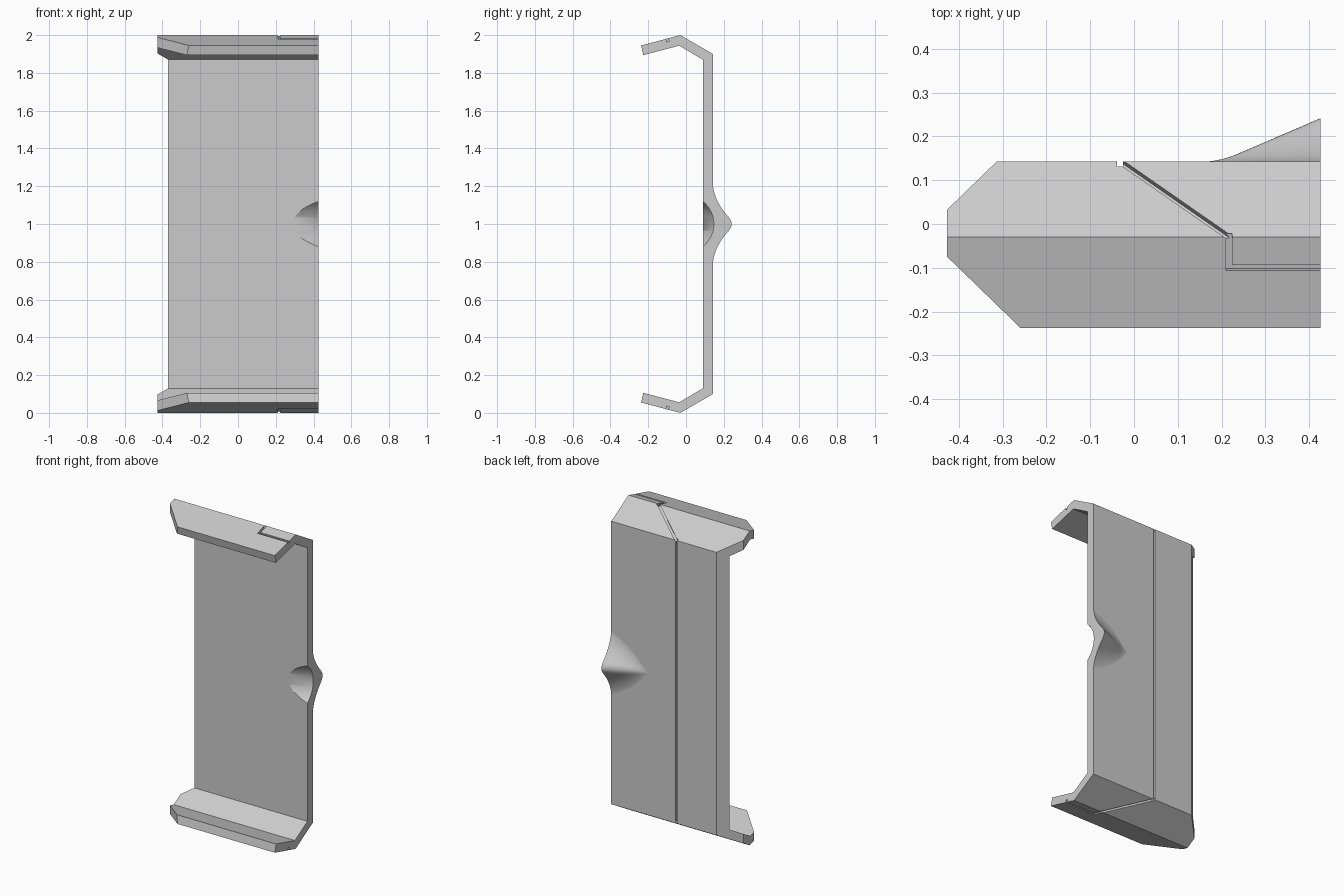
import bpy, bmesh, math
from mathutils import Vector

if "Cube" in bpy.data.objects:
    bpy.data.objects.remove(bpy.data.objects["Cube"], do_unlink=True)

BACK, FRONT, RIGHT = 0.143, 0.089, 0.426    # wall planes and open end

grey = bpy.data.materials.new("plain_grey")
grey.use_nodes = True
grey.diffuse_color = (0.6, 0.6, 0.6, 1)
grey.node_tree.nodes["Principled BSDF"].inputs["Base Color"].default_value = (0.6, 0.6, 0.6, 1)


def volume(mesh):
    bm = bmesh.new()
    bm.from_mesh(mesh)
    result = bm.calc_volume(signed=True)
    bm.free()
    return result


def loft(name, rings, strip_caps=False):
    """Closed solid through rings; strip caps join opposite points by quads."""
    bm = bmesh.new()
    loops = [[bm.verts.new(p) for p in ring] for ring in rings]
    n = len(loops[0])
    for a, b in zip(loops, loops[1:]):
        for i in range(n):
            j = (i + 1) % n
            bm.faces.new((a[i], a[j], b[j], b[i]))
    for ring in (loops[0][::-1], loops[-1]):
        if strip_caps:
            for i in range(n // 2 - 1):
                bm.faces.new((ring[i], ring[i + 1], ring[n - 2 - i], ring[n - 1 - i]))
        else:
            bm.faces.new(ring)
    if bm.calc_volume(signed=True) < 0:
        bmesh.ops.reverse_faces(bm, faces=bm.faces)
    mesh = bpy.data.meshes.new(name)
    bm.to_mesh(mesh)
    bm.free()
    mesh.materials.append(grey)
    ob = bpy.data.objects.new(name, mesh)
    bpy.context.collection.objects.link(ob)
    return ob


def combine(target, tool, operation):
    """Boolean the tool into the target, taking the first solver that gives a sane volume."""
    old = volume(target.data)
    sign = 1 if operation == 'UNION' else -1
    done = False
    for solver in ('EXACT', 'MANIFOLD', 'FLOAT'):
        mod = target.modifiers.new("combine", 'BOOLEAN')
        mod.operation, mod.solver, mod.object = operation, solver, tool
        graph = bpy.context.evaluated_depsgraph_get()
        mesh = bpy.data.meshes.new_from_object(target.evaluated_get(graph))
        target.modifiers.remove(mod)
        if 0 < sign * (volume(mesh) - old) < 0.15 * old:
            target.data = mesh
            done = True
            break
    if done or operation == 'DIFFERENCE':
        bpy.data.objects.remove(tool, do_unlink=True)


def groove(a, b, normal, width=0.013, depth=0.016):
    """Box cutter along a surface line from a to b."""
    a, b, n = Vector(a), Vector(b), Vector(normal).normalized()
    d = (b - a).normalized()
    s = d.cross(n) * width / 2
    a, b = a - d * width / 2, b + d * width / 2
    low, high = -n * depth, n * 0.02
    return loft("groove_cutter", [[p + s + low, p - s + low, p - s + high, p + s + high]
                                  for p in (a, b)])


# Wall with folded lips; the left end follows slanted corners
def left_end(y):
    return -0.427 + 1.03 * max(-0.075 - y, 0, y - 0.033)


outer = [(-0.2375, 1.945), (-0.075, 1.988), (-0.03, 2.0), (0.033, 1.9636), (BACK, 1.9)]
inner = [(-0.226, 1.894), (-0.075, 1.9337), (-0.036, 1.944), (0.033, 1.9032), (FRONT, 1.87)]


def full(points):
    return points + [(y, 2 - z) for y, z in reversed(points)]


profile = full(outer) + full(inner)[::-1]
panel = loft("clip_panel", [[(left_end(y), y, z) for y, z in profile],
                            [(RIGHT, y, z) for y, z in profile]], strip_caps=True)

# Flared ridge on the back
CAP, FILLET = 11.9, 2.43


def ridge_height(x, t):
    run = max(x - 0.15, 0)
    bend = 0.43 / (2 * FILLET)
    top = FILLET * run ** 2 if run < bend else FILLET * bend ** 2 + 0.43 * (run - bend)
    reach = math.sqrt(top * (CAP + FILLET) / (CAP * FILLET))
    t = abs(t)
    if t >= reach:
        return 0
    if t < reach * FILLET / (CAP + FILLET):
        return top - CAP * t * t
    return FILLET * (reach - t) ** 2


rings = []
for i in range(37):
    x = 0.14 + (RIGHT - 0.14) * i / 36
    ring = [(x, BACK - 0.001 + ridge_height(x, t), 1 + t)
            for t in (0.28 * (k / 36 - 1) for k in range(73))]
    rings.append(ring + [(x, 0.115, 1.28), (x, 0.115, 0.72)])
combine(panel, loft("back_ridge", rings), 'UNION')

# Tilted round hollow in the front
R = 0.16
along = Vector((1, 0.43, 0)).normalized()
out = Vector((along.y, -along.x, 0))
mid = Vector((0.29, FRONT, 1)) + out * R
up = Vector((0, 0, 1))
angles = [math.tau * k / 96 for k in range(96)]
combine(panel, loft("hollow_cutter", [
    [mid + along * s + (out * math.cos(a) + up * math.sin(a)) * R for a in angles]
    for s in (-0.3, 0.5)]), 'DIFFERENCE')

# Thin groove down the back and over both lips
gx, hx, gy = -0.032, 0.217, -0.1
gz = 2 - (-0.03 - gy) * 0.055 / 0.2075
slope, lip = (0, 0.1, 0.173), (0, -0.055, 0.2075)
paths = [((gx, BACK, 1.9), (hx, -0.03, 2.0), slope),
         ((hx, -0.03, 2.0), (hx, gy, gz), lip),
         ((hx, gy, gz), (0.48, gy, gz), lip)]


def flip(p):
    return (p[0], p[1], 2 - p[2])


combine(panel, groove((gx, BACK, 0.1), (gx, BACK, 1.9), (0, 1, 0)), 'DIFFERENCE')
for a, b, n in paths:
    combine(panel, groove(a, b, n), 'DIFFERENCE')
    combine(panel, groove(flip(a), flip(b), (n[0], n[1], -n[2])), 'DIFFERENCE')

# Smooth the curved areas and keep the flat faces crisp
bpy.ops.object.select_all(action='DESELECT')
bpy.context.view_layer.objects.active = panel
panel.select_set(True)
bpy.ops.object.shade_smooth_by_angle(angle=math.radians(25))
weighted = panel.modifiers.new("flat_wall_normals", 'WEIGHTED_NORMAL')
weighted.keep_sharp = True
